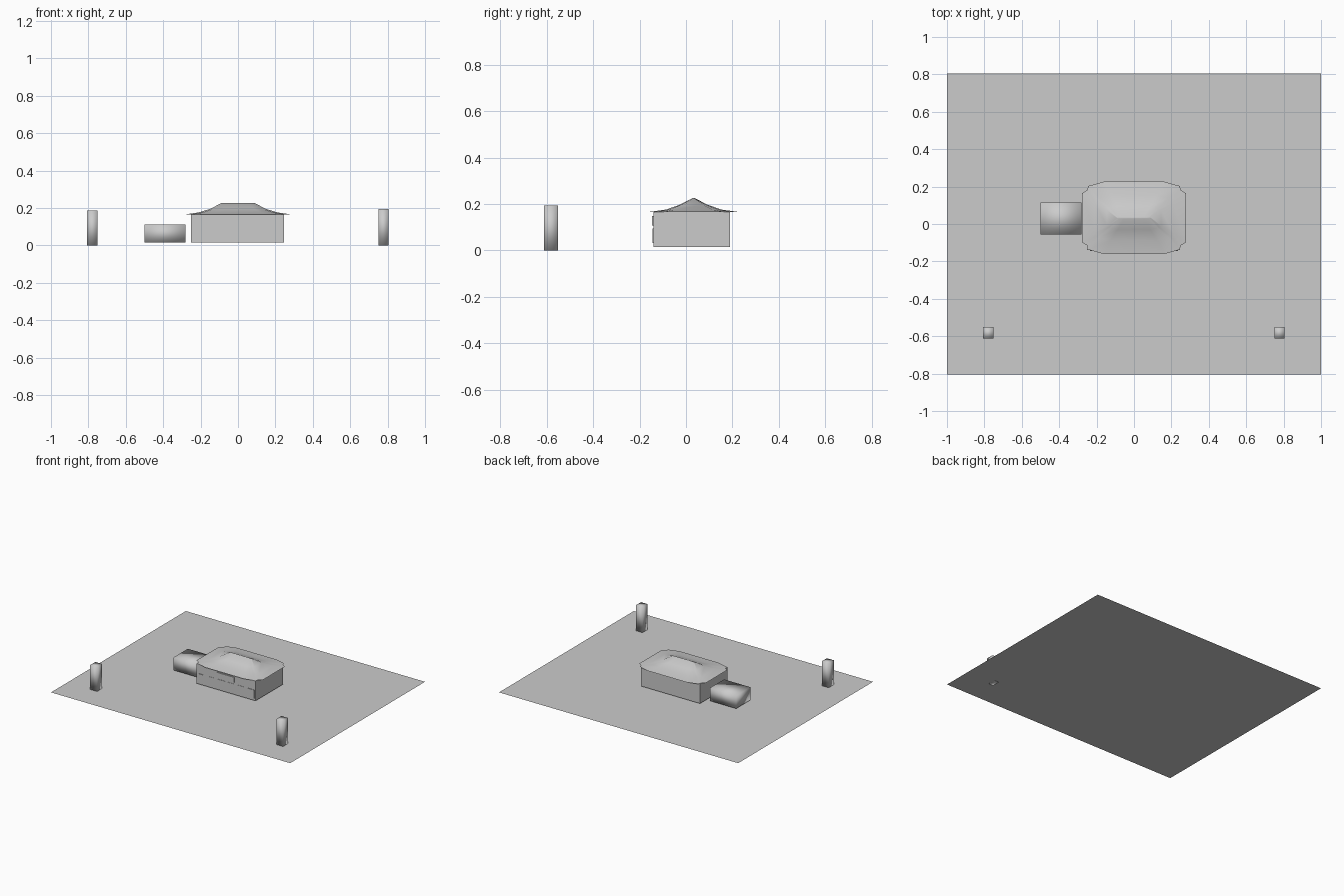
import bpy
import bmesh

if "Cube" in bpy.data.objects:
    bpy.data.objects.remove(bpy.data.objects["Cube"])

grey = bpy.data.materials.new("plain grey")
grey.diffuse_color = (0.6, 0.6, 0.6, 1)
grey.use_nodes = True
grey.node_tree.nodes["Principled BSDF"].inputs["Base Color"].default_value = grey.diffuse_color


def finish(name, bm, smooth=False):
    bmesh.ops.recalc_face_normals(bm, faces=bm.faces)
    mesh = bpy.data.meshes.new(name)
    bm.to_mesh(mesh)
    bm.free()
    mesh.materials.append(grey)
    for p in mesh.polygons:
        p.use_smooth = smooth
    obj = bpy.data.objects.new(name, mesh)
    bpy.context.collection.objects.link(obj)
    return obj


def box(name, x0, x1, y0, y1, z0, z1, smooth=False):
    bm = bmesh.new()
    bmesh.ops.create_cube(bm, size=1)
    for v in bm.verts:
        v.co = (x0 + (v.co.x + .5) * (x1 - x0),
                y0 + (v.co.y + .5) * (y1 - y0),
                z0 + (v.co.z + .5) * (z1 - z0))
    return finish(name, bm, smooth)


# Flat ground sheet
bm = bmesh.new()
bm.faces.new([bm.verts.new(c) for c in
              ((-1, -.805, 0), (1, -.805, 0), (1, .805, 0), (-1, .805, 0))])
finish("ground_sheet", bm)

# Main hall and side annex
box("hall", -.25, .245, -.14, .19, .015, .165)
box("annex", -.5, -.28, -.055, .115, .015, .112, True)

# Gate pillars
box("left_pillar", -.807, -.75, -.612, -.552, 0, .185, True)
box("right_pillar", .75, .805, -.612, -.552, 0, .193, True)

# Sign board and the row of doors and windows on the front
box("sign_board", -.075, .07, -.147, -.139, .107, .148)
for i, (x0, x1) in enumerate(((-.235, -.185), (-.15, -.107), (-.075, -.01),
                              (.005, .07), (.095, .145), (.18, .235))):
    depth = .004 if i in (0, 5) else .002
    box("front_panel_%d" % i, x0, x1, -.14 - depth, -.139, .032, .095)

# Hipped roof: notched eave outline lofted up a flaring curve to the ridge
corner = ((1, .68), (.9, .77), (.885, .88), (.59, 1))
outline = [(x, y) for x, y in corner]
outline += [(-x, y) for x, y in reversed(corner)]
outline += [(-x, -y) for x, y in corner]
outline += [(x, -y) for x, y in reversed(corner)]
levels = ((.277, .193, .166), (.21, .12, .176),
          (.145, .062, .196), (.09, .003, .226))
bm = bmesh.new()
rings = [[bm.verts.new((x * hx, .033 + y * hy, z)) for x, y in outline]
         for hx, hy, z in levels]
n = len(outline)
for low, high in zip(rings, rings[1:]):
    for i in range(n):
        j = (i + 1) % n
        bm.faces.new((low[i], low[j], high[j], high[i]))
bm.faces.new(rings[-1])
bm.faces.new(list(reversed(rings[0])))
roof = finish("roof", bm, True)
# Keep the eave edge crisp
bpy.context.view_layer.objects.active = roof
roof.select_set(True)
bpy.ops.object.shade_smooth_by_angle(angle=1.2)
